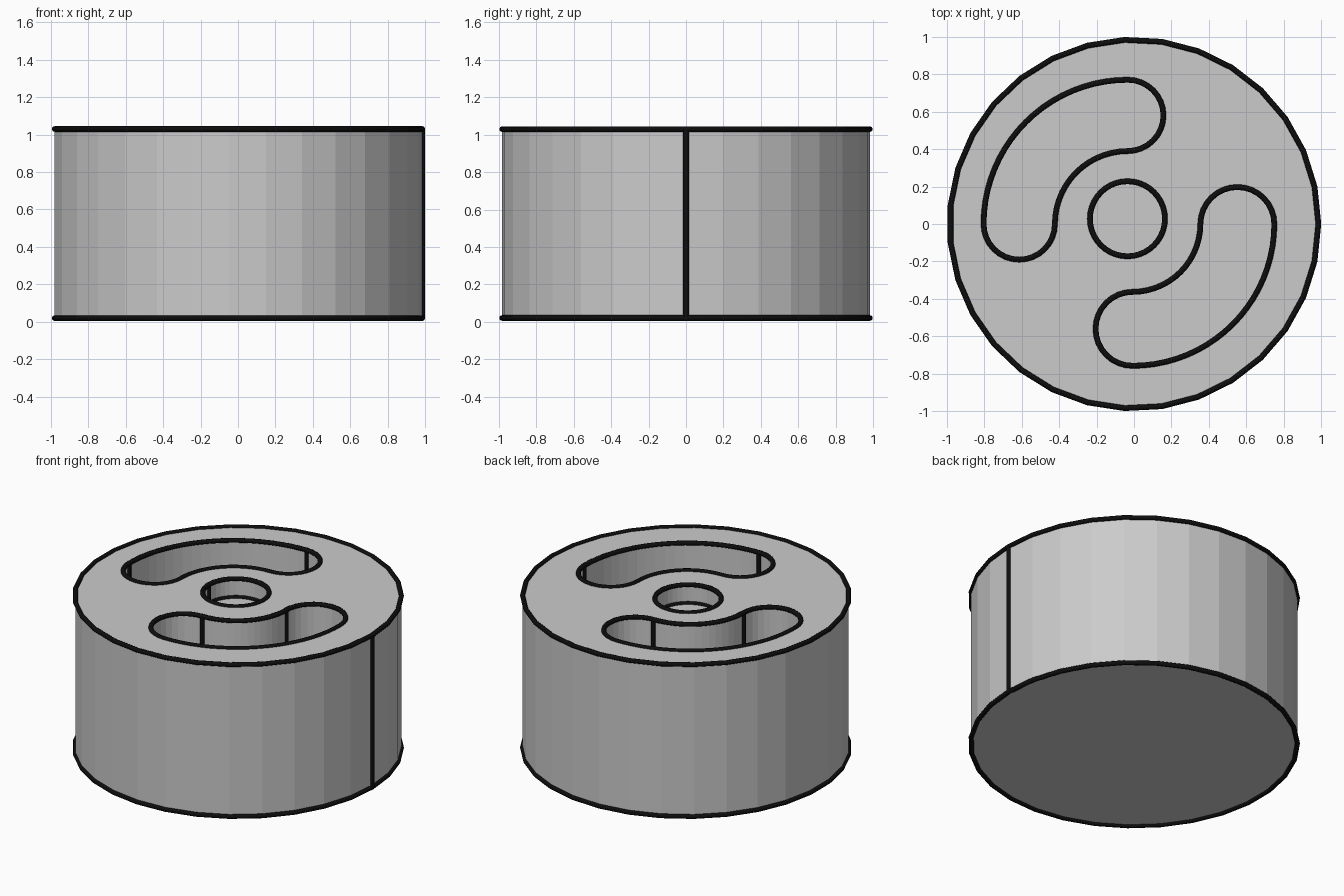
import bpy, bmesh
from math import cos, sin, radians

if "Cube" in bpy.data.objects:
    bpy.data.objects.remove(bpy.data.objects["Cube"])

BASE, TOP = 0.02, 1.03
HOLE_Z, SLOT_Z = 0.905, 0.5
EDGE_R = 0.015

black = bpy.data.materials.new("black_edge")
black.diffuse_color = (0.004, 0.004, 0.004, 1)
black.use_nodes = True
black.node_tree.nodes["Principled BSDF"].inputs["Base Color"].default_value = black.diffuse_color


def arc(cx, cy, r, a0, a1, n):
    """n points from angle a0 towards a1, leaving out the last point."""
    pts = []
    for i in range(n):
        a = radians(a0 + (a1 - a0) * i / n)
        pts.append((cx + r * cos(a), cy + r * sin(a)))
    return pts


def slot(cx, cy, r, w, a0, a1):
    """Curved slot outline with round ends, and its four tangent corners."""
    e0 = arc(cx, cy, r, a0, a0, 1)[0]
    e1 = arc(cx, cy, r, a1, a1, 1)[0]
    parts = [arc(cx, cy, r + w, a0, a1, 20),
             arc(*e1, w, a1, a1 + 180, 16),
             arc(cx, cy, r - w, a1, a0, 14),
             arc(*e0, w, a0 + 180, a0 + 360, 16)]
    return sum(parts, []), [p[0] for p in parts]


def prism(name, pts, z0, z1):
    bm = bmesh.new()
    face = bm.faces.new([bm.verts.new((x, y, z0)) for x, y in pts])
    ext = bmesh.ops.extrude_face_region(bm, geom=[face])
    verts = [v for v in ext["geom"] if isinstance(v, bmesh.types.BMVert)]
    bmesh.ops.translate(bm, verts=verts, vec=(0, 0, z1 - z0))
    bmesh.ops.recalc_face_normals(bm, faces=bm.faces)
    me = bpy.data.meshes.new(name)
    bm.to_mesh(me)
    bm.free()
    ob = bpy.data.objects.new(name, me)
    bpy.context.collection.objects.link(ob)
    return ob


def edges(name, pts, corners, z0, z1):
    """Black outline rods: a loop at each level, uprights at the corners."""
    cu = bpy.data.curves.new(name, "CURVE")
    cu.dimensions = "3D"
    cu.bevel_depth = EDGE_R
    cu.bevel_resolution = 2
    cu.use_fill_caps = True
    lines = [([(x, y, z) for x, y in pts], True) for z in (z0, z1)]
    lines += [([(x, y, z0), (x, y, z1)], False) for x, y in corners]
    for line, closed in lines:
        sp = cu.splines.new("POLY")
        sp.points.add(len(line) - 1)
        for p, co in zip(sp.points, line):
            p.co = (*co, 1)
        sp.use_cyclic_u = closed
        sp.use_smooth = True
    cu.materials.append(black)
    ob = bpy.data.objects.new(name, cu)
    bpy.context.collection.objects.link(ob)


# Drum body with its outer edges
rim = arc(0, 0, 0.985, 0, 360, 31)
body = prism("drum_body", rim, BASE, TOP)
edges("rim_edges", rim, rim[:1], BASE, TOP)

# Blind pockets: shallow round hole and two curved slots
hole = arc(-0.035, 0.028, 0.2, 180, 540, 40)
pockets = [("centre_hole", hole, hole[:1], HOLE_Z),
           ("back_left_slot", *slot(-0.033, 0, 0.58, 0.19, 90, 180), SLOT_Z),
           ("front_right_slot", *slot(-0.008, 0, 0.56, 0.197, -90, 0), SLOT_Z)]

for name, pts, corners, floor in pockets:
    cutter = prism(name + "_cutter", pts, floor, TOP + 0.2)
    cutter.hide_render = True
    mod = body.modifiers.new(name, "BOOLEAN")
    mod.operation = "DIFFERENCE"
    mod.solver = "EXACT"
    mod.object = cutter
    bpy.context.view_layer.objects.active = body
    bpy.ops.object.modifier_apply(modifier=mod.name)
    bpy.data.objects.remove(cutter)
    edges(name + "_edges", pts, corners, floor, TOP)
